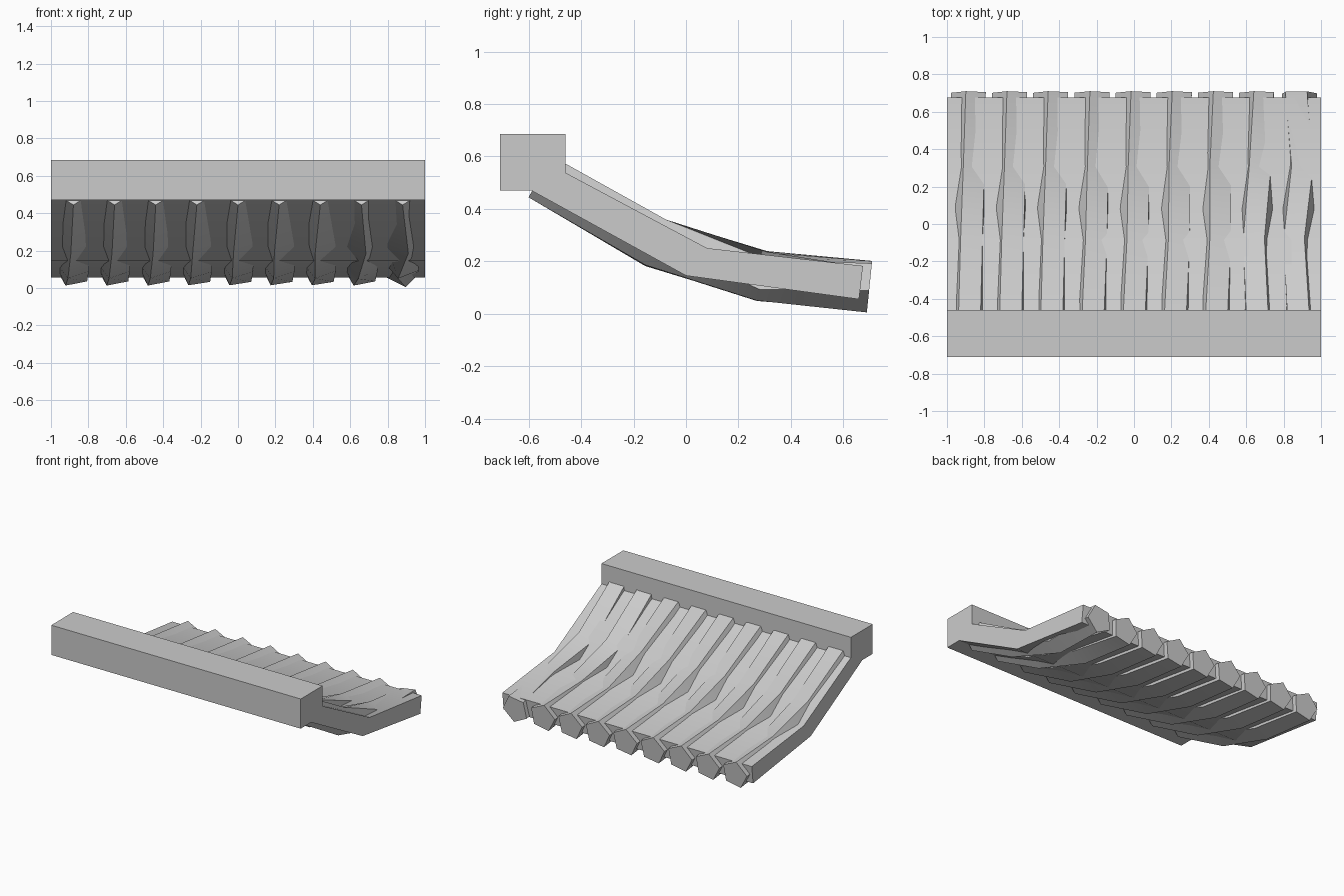
import bpy, bmesh
from math import radians, sin, cos
from mathutils import Vector

if "Cube" in bpy.data.objects:
    bpy.data.objects.remove(bpy.data.objects["Cube"])


def make_object(name, rings, smooth=True):
    """Skin a list of equal-sized vertex rings and cap both ends."""
    bm = bmesh.new()
    loops = [[bm.verts.new(p) for p in ring] for ring in rings]
    n = len(loops[0])
    for a, b in zip(loops, loops[1:]):
        for i in range(n):
            j = (i + 1) % n
            bm.faces.new((a[i], a[j], b[j], b[i]))
    bm.faces.new(loops[0])
    bm.faces.new(loops[-1])
    bmesh.ops.recalc_face_normals(bm, faces=bm.faces)
    mesh = bpy.data.meshes.new(name)
    bm.to_mesh(mesh)
    bm.free()
    obj = bpy.data.objects.new(name, mesh)
    bpy.context.collection.objects.link(obj)
    if smooth:
        bpy.ops.object.select_all(action='DESELECT')
        obj.select_set(True)
        bpy.context.view_layer.objects.active = obj
        bpy.ops.object.shade_smooth_by_angle(angle=radians(40))
    return obj


def slab_ring(y0, z0, y1, z1):
    """Rectangle across the full width, from a bottom point to a top point."""
    return [(-1, y0, z0), (1, y0, z0), (1, y1, z1), (-1, y1, z1)]


# Heavy square beam along the front
make_object("front_beam", [slab_ring(-0.71, 0.47, -0.71, 0.685),
                           slab_ring(-0.46, 0.47, -0.46, 0.685)], False)

# Bent sheet running down and back from the beam
make_object("bent_sheet", [slab_ring(-0.59, 0.47, -0.53, 0.575),
                           slab_ring(0.0, 0.145, 0.08, 0.25),
                           slab_ring(0.66, 0.055, 0.675, 0.182)])

# Centre line of each five-sided log, front to back
PATH = [Vector((0, y, z)) for y, z in
        ((-0.55, 0.53), (-0.115, 0.272), (0.29, 0.145), (0.70, 0.103))]
RADIUS = 0.1


def log(name, x, twists):
    tangents = [(b - a).normalized() for a, b in zip(PATH, PATH[1:])]
    rings = []
    for i, p in enumerate(PATH):
        t = tangents[max(i - 1, 0)] + tangents[min(i, len(tangents) - 1)]
        up = Vector((1, 0, 0)).cross(t.normalized())
        ring = []
        for k in range(5):
            a = radians(-90 + 72 * k + twists[i])
            ring.append(p + Vector((x + RADIUS * cos(a), 0, 0)) + up * RADIUS * sin(a))
        rings.append(ring)
    make_object(name, rings)


# Nine logs; each twists a little differently along its length
for i in range(9):
    twists = [0, -8, -17, -25]
    if i in (3, 4, 5, 6):
        twists = [0, -10 - i, -22 + i, -27]
    elif i == 7:
        twists = [0, 14, -10, -25]
    elif i == 8:
        twists = [0, 18, -14, 9]
    log(f"log_{i + 1}", -0.88 + 0.22 * i, twists)
